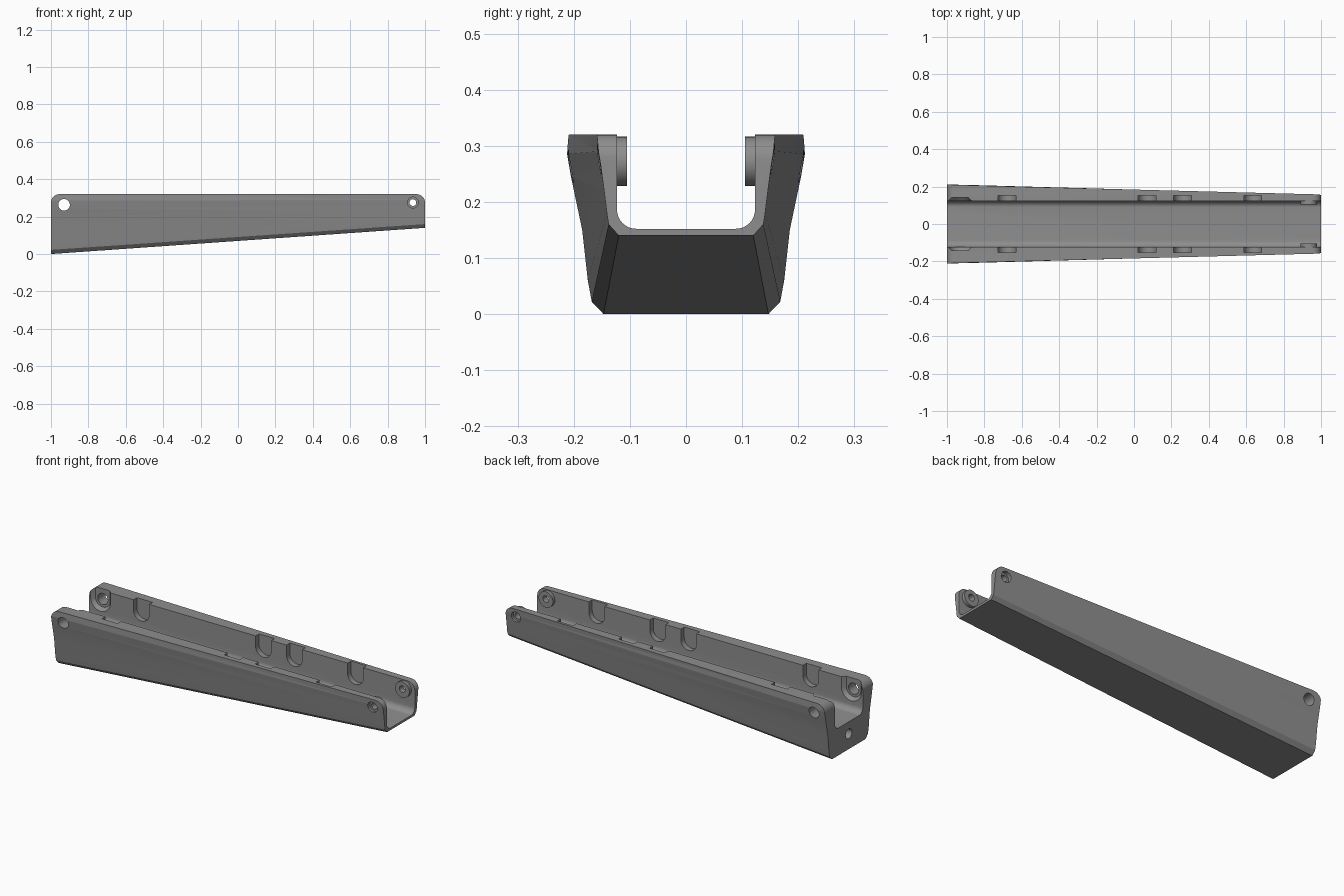
import bpy, bmesh, math
from mathutils import Vector

if "Cube" in bpy.data.objects:
    bpy.data.objects.remove(bpy.data.objects["Cube"])

grey = bpy.data.materials.new("mid grey")
grey.diffuse_color = (0.27, 0.27, 0.27, 1)
grey.use_nodes = True
grey.node_tree.nodes["Principled BSDF"].inputs["Base Color"].default_value = grey.diffuse_color


def loft(name, rings):
    """Closed solid through two rings of 3D points."""
    bm = bmesh.new()
    a, b = [[bm.verts.new(p) for p in ring] for ring in rings]
    n = len(a)
    for i in range(n):
        j = (i + 1) % n
        bm.faces.new((a[i], a[j], b[j], b[i]))
    bm.faces.new(a[::-1])
    bm.faces.new(b)
    bmesh.ops.triangulate(bm, faces=[f for f in bm.faces if len(f.verts) == 4])
    bmesh.ops.recalc_face_normals(bm, faces=bm.faces)
    me = bpy.data.meshes.new(name)
    bm.to_mesh(me)
    bm.free()
    me.materials.append(grey)
    ob = bpy.data.objects.new(name, me)
    bpy.context.collection.objects.link(ob)
    return ob


def arc(cx, cy, r, a0, a1, n=8):
    return [(cx + r * math.cos(math.radians(a0 + (a1 - a0) * i / n)),
             cy + r * math.sin(math.radians(a0 + (a1 - a0) * i / n))) for i in range(n + 1)]


def prism_y(name, pts0, y0, pts1, y1):
    return loft(name, [[(x, y0, z) for x, z in pts0], [(x, y1, z) for x, z in pts1]])


def circle(cx, cz, r, n=32):
    return arc(cx, cz, r, 0, 360, n)[:-1]


def u_shape(cx, cz, r, top=0.4):
    return [(cx + r, top), (cx - r, top)] + arc(cx, cz, r, 180, 360, 16)


def combine(ob, other, op):
    m = ob.modifiers.new("cut", 'BOOLEAN')
    m.object, m.operation, m.solver = other, op, 'EXACT'
    bpy.context.view_layer.objects.active = ob
    bpy.ops.object.modifier_apply(modifier=m.name)
    bpy.data.objects.remove(other)


# Tapered outer body: half sections at the deep end and the shallow end
deep = [(0.147, 0), (0.168, 0.022), (0.175, 0.06), (0.185, 0.15),
        (0.205, 0.245), (0.212, 0.285), (0.210, 0.32)]
shallow = [(0.120, 0.14), (0.138, 0.16), (0.141, 0.18), (0.146, 0.22),
           (0.152, 0.265), (0.156, 0.29), (0.158, 0.32)]


def section(x, half):
    pts = half + [(-y, z) for y, z in reversed(half)]
    return [(x, y, z) for y, z in pts]


body = loft("channel_body", [section(-1, deep), section(1, shallow)])

# Rounded upper corners at both ends
r = 0.045
outline = ([(-1, -0.1), (1, -0.1)] + arc(1 - r, 0.32 - r, r, 0, 90)
           + arc(-1 + r, 0.32 - r, r, 90, 180))
combine(body, prism_y("end_outline", outline, -0.3, outline, 0.3), 'INTERSECT')

# Open channel with rounded floor corners
w, floor, r = 0.123, 0.152, 0.034
trough = (arc(-w + r, floor + r, r, 180, 270) + arc(w - r, floor + r, r, 270, 360)
          + [(w, 0.4), (-w, 0.4)])
combine(body, loft("trough", [[(x, y, z) for y, z in trough] for x in (-1.2, 1.2)]), 'DIFFERENCE')

for s in (-1, 1):
    # U slots in the inner walls
    for x in (-0.68, 0.07, 0.26, 0.635):
        u = u_shape(x, 0.262, 0.048)
        combine(body, prism_y("slot", u, s * 0.11, u, s * 0.153), 'DIFFERENCE')
    # Tapered pocket and pivot hole at the deep end
    combine(body, prism_y("pocket", u_shape(-0.93, 0.263, 0.068), s * 0.115,
                          u_shape(-0.93, 0.263, 0.045), s * 0.142), 'DIFFERENCE')
    hole = circle(-0.93, 0.263, 0.031)
    combine(body, prism_y("pivot_hole", hole, s * 0.1, hole, s * 0.3), 'DIFFERENCE')
    # Inner boss, bolt hole and counterbore at the shallow end
    ring = circle(0.935, 0.272, 0.044)
    combine(body, prism_y("boss", ring, s * 0.105, ring, s * 0.135), 'UNION')
    hole = circle(0.935, 0.275, 0.018)
    combine(body, prism_y("bolt_hole", hole, s * 0.08, hole, s * 0.3), 'DIFFERENCE')
    bore = circle(0.935, 0.275, 0.029)
    combine(body, prism_y("counterbore", bore, s * 0.138, bore, s * 0.3), 'DIFFERENCE')

# Blind hole in the deep end face
end = circle(0, 0.085, 0.027)
combine(body, loft("end_hole", [[(x, y, z) for y, z in end] for x in (-1.1, -0.85)]), 'DIFFERENCE')

bpy.context.view_layer.objects.active = body
body.select_set(True)
bpy.ops.object.shade_smooth_by_angle(angle=math.radians(30))
